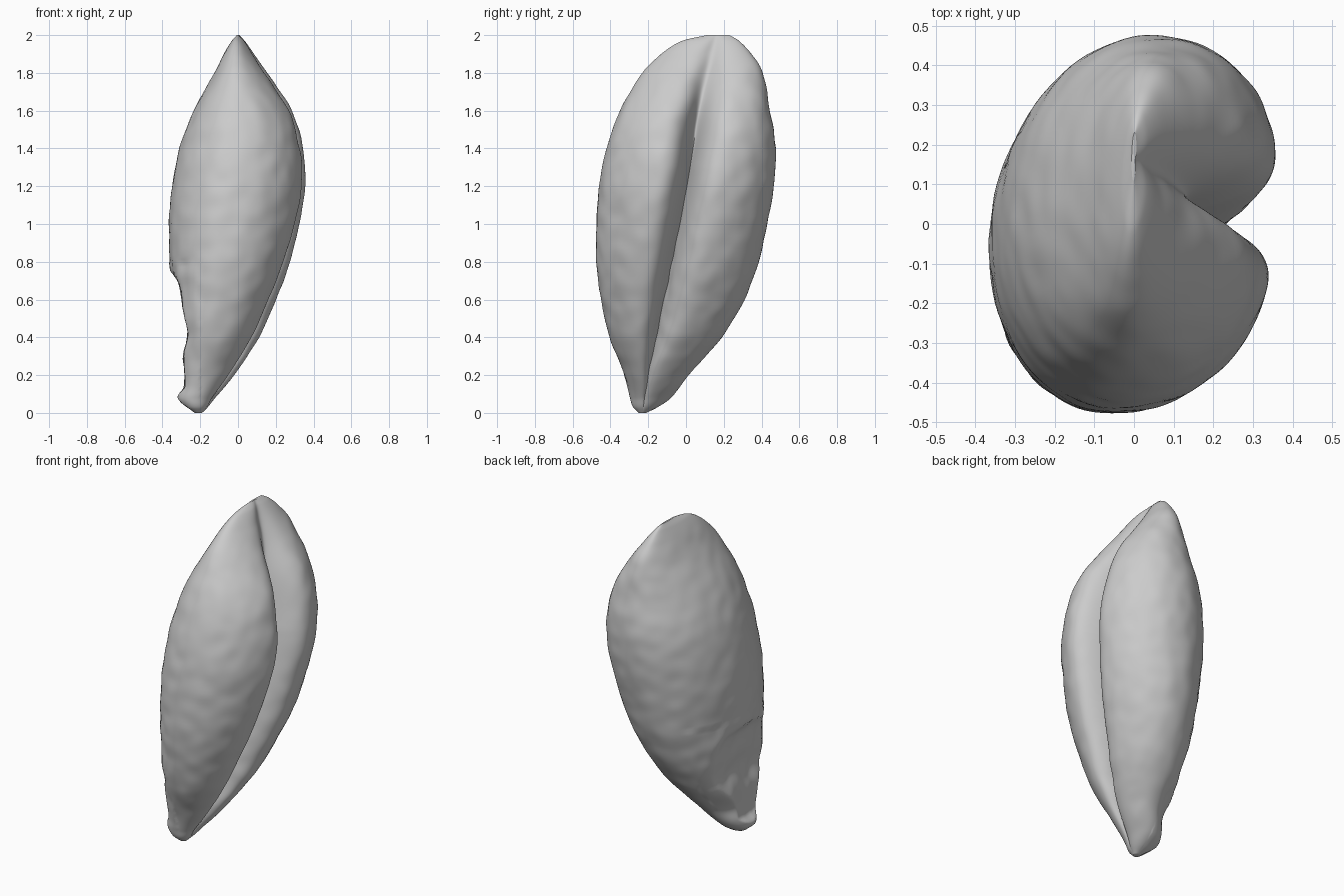
import bpy
import bmesh
import math
from mathutils import Vector, noise

default_cube = bpy.data.objects.get("Cube")
if default_cube:
    bpy.data.objects.remove(default_cube, do_unlink=True)

# Profile rows: height, belly and back extents in x, front and rear extents in y
PROFILE = [
    (0.0, -0.23, -0.19, -0.25, -0.21),
    (0.03, -0.28, -0.16, -0.28, -0.15),
    (0.08, -0.32, -0.12, -0.295, -0.08),
    (0.2, -0.32, -0.02, -0.325, 0.02),
    (0.4, -0.33, 0.11, -0.405, 0.19),
    (0.6, -0.345, 0.2, -0.45, 0.31),
    (0.8, -0.36, 0.275, -0.475, 0.385),
    (1.0, -0.365, 0.325, -0.475, 0.43),
    (1.2, -0.35, 0.355, -0.46, 0.465),
    (1.4, -0.31, 0.343, -0.42, 0.475),
    (1.6, -0.235, 0.285, -0.35, 0.445),
    (1.8, -0.125, 0.155, -0.23, 0.405),
    (1.9, -0.075, 0.085, -0.13, 0.345),
    (1.97, -0.033, 0.035, -0.02, 0.28),
    (2.0, -0.006, 0.006, 0.11, 0.23),
]
# Flattened germ patch: height, limit of x
GERM = [(0.0, -0.23), (0.08, -0.32), (0.14, -0.285), (0.3, -0.285),
        (0.42, -0.265), (0.55, -0.29), (0.68, -0.31), (0.75, -0.355), (0.8, -0.4)]
# Crease line: height, y
CREASE = [(0.0, -0.23), (0.2, -0.2), (0.6, -0.115), (1.2, 0.005), (1.6, 0.07), (2.0, 0.16)]
RINGS = 150
SIDES = 180


def sample(rows, z, column=1):
    """Smooth cubic interpolation of one table column."""
    z = min(max(z, rows[0][0]), rows[-1][0])
    i = 0
    while i < len(rows) - 2 and z > rows[i + 1][0]:
        i += 1

    def slope(k):
        a, b = rows[max(k - 1, 0)], rows[min(k + 1, len(rows) - 1)]
        return (b[column] - a[column]) / (b[0] - a[0])

    p, q = rows[i], rows[i + 1]
    h = q[0] - p[0]
    t = (z - p[0]) / h
    return ((1 + 2 * t) * (1 - t) ** 2 * p[column] + t * (1 - t) ** 2 * h * slope(i)
            + t * t * (3 - 2 * t) * q[column] - t * t * (1 - t) * h * slope(i + 1))


def section(z):
    """Skewed rounded outline with an inward fold that softens to the top."""
    x0, x1, y0, y1 = [sample(PROFILE, z, c) for c in range(1, 5)]
    cy, ry = (y0 + y1) / 2, (y1 - y0) / 2
    fold = max(-0.7, min(0.7, (sample(CREASE, z) - cy) / ry))
    start = math.asin(fold)
    crown = min(1, max(0, (z - 1.3) / 0.6))
    depth = 0.8 * min(1, z / 0.4) * (1 - 0.4 * crown)
    width = 0.115 + 0.05 * crown
    soft = 0.15 * crown
    skew = 0.08 + 0.17 * crown ** 2
    outline = []
    for k in range(SIDES):
        u = 2 * math.pi * k / SIDES
        # Crowd the points towards the fold
        a = start + u - 0.75 * math.sin(u)
        c, s = math.cos(a), math.sin(a)
        # Hollow beside the germ, near the foot
        hollow = 0.2 * math.exp(-((z - 0.2) / 0.09) ** 2) * max(0, (s - c) * 0.7) ** 4
        if c > 0:
            gap = math.hypot(s - fold, soft) - soft
            c = c ** 0.92 - depth * math.exp(-gap / width) * min(1, c * 2)
        outline.append(((c + skew * s) * (1 - hollow), s * (1 - hollow)))
    top = max(c for c, s in outline)
    bottom = -min(c for c, s in outline)
    middle, half = (x0 + x1) / 2, (x1 - x0) / 2
    points = []
    for c, s in outline:
        x = middle + half * c / (top if c > 0 else bottom)
        if z < 0.8:
            x = max(x, sample(GERM, z))
        points.append(Vector((x, cy + ry * s, z)))
    return points


def wrinkle(p):
    """Fine wrinkles and a rougher germ."""
    fade = min(1, p.z / 0.1) * min(1, (2 - p.z) / 0.15)
    bump = 0.005 * noise.noise(Vector((p.x * 11, p.y * 11, p.z * 11)))
    if p.z < 0.8 and p.x < -0.2:
        bump += 0.012 * noise.noise(Vector((p.x, p.y * 14, p.z * 7)))
    out = Vector((p.x, p.y, 0))
    if out.length > 0:
        p += out.normalized() * bump * fade
    return p


# Grain body, lofted through the sections
bm = bmesh.new()
rings = []
for i in range(RINGS + 1):
    z = 1 - math.cos(math.pi * i / RINGS)
    rings.append([bm.verts.new(wrinkle(p)) for p in section(z)])
for low, high in zip(rings, rings[1:]):
    for k in range(SIDES):
        n = (k + 1) % SIDES
        bm.faces.new((low[k], low[n], high[n], high[k]))
bm.faces.new(list(reversed(rings[0])))
bm.faces.new(rings[-1])
bmesh.ops.recalc_face_normals(bm, faces=bm.faces)
mesh = bpy.data.meshes.new("grain_kernel")
bm.to_mesh(mesh)
bm.free()

grain = bpy.data.objects.new("grain_kernel", mesh)
bpy.context.collection.objects.link(grain)

# Plain husk colour
husk = bpy.data.materials.new("husk_grey")
husk.use_nodes = True
husk.diffuse_color = (0.6, 0.6, 0.6, 1)
husk.node_tree.nodes["Principled BSDF"].inputs["Base Color"].default_value = (0.6, 0.6, 0.6, 1)
mesh.materials.append(husk)

bpy.context.view_layer.objects.active = grain
grain.select_set(True)
bpy.ops.object.shade_smooth_by_angle(angle=math.radians(50))
